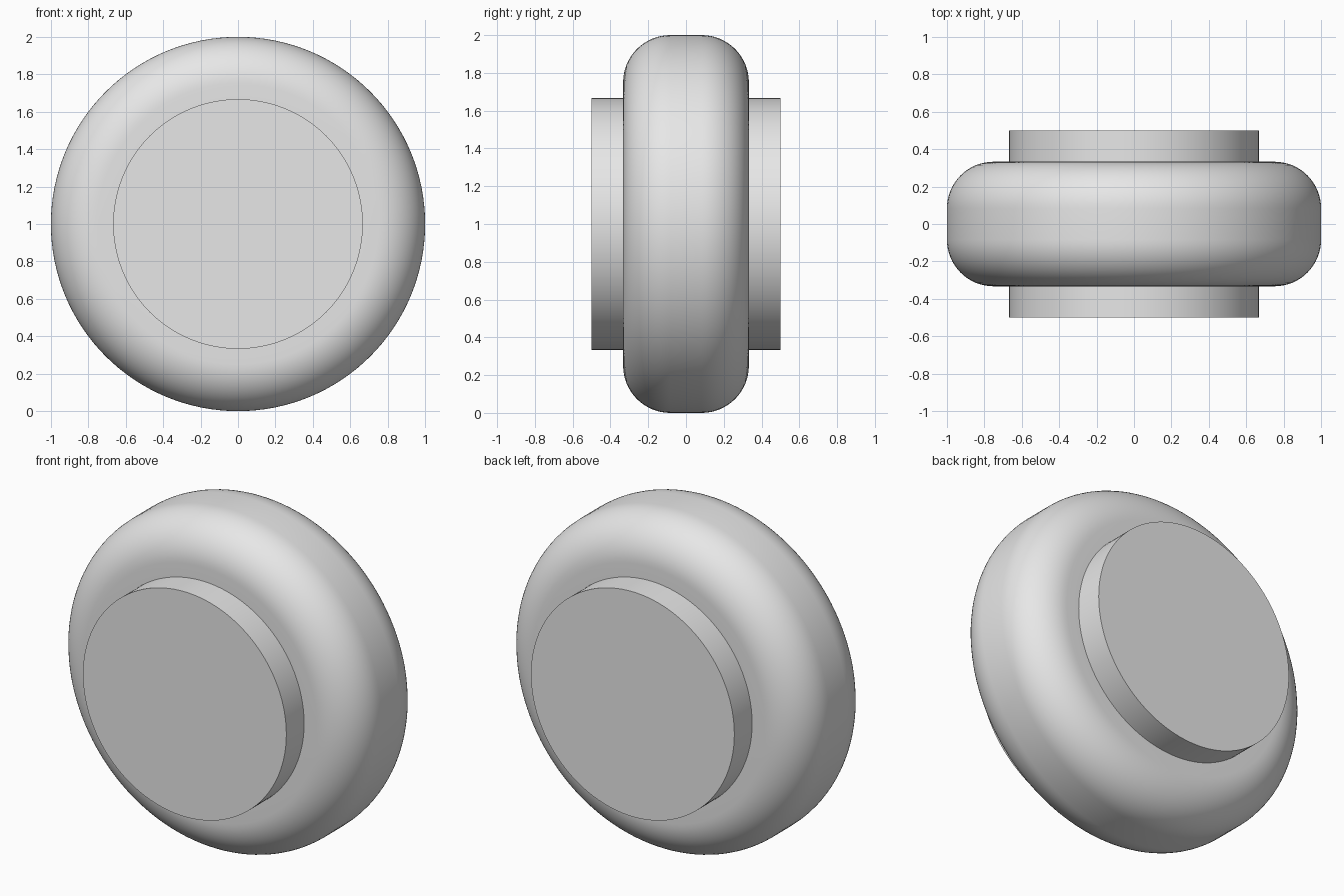
import bpy, bmesh
from math import pi, sin, cos, radians
from mathutils import Vector

cube = bpy.data.objects.get("Cube")
if cube:
    bpy.data.objects.remove(cube)

SEGMENTS = 128
CENTRE = Vector((0, 0, 1))

grey = bpy.data.materials.new("plain_grey")
grey.use_nodes = True
grey.diffuse_color = (0.8, 0.8, 0.8, 1)
grey.node_tree.nodes["Principled BSDF"].inputs["Base Color"].default_value = (0.8, 0.8, 0.8, 1)


def lathe(name, profile):
    """Turn a (radius, y) profile around the wheel axle."""
    bm = bmesh.new()
    verts = [bm.verts.new(CENTRE + Vector((r, y, 0))) for r, y in profile]
    edges = [bm.edges.new(pair) for pair in zip(verts, verts[1:])]
    bmesh.ops.spin(bm, geom=verts + edges, cent=CENTRE, axis=(0, 1, 0),
                   angle=2 * pi, steps=SEGMENTS, use_duplicate=False)
    bmesh.ops.remove_doubles(bm, verts=bm.verts, dist=0.0001)
    bmesh.ops.recalc_face_normals(bm, faces=bm.faces)
    mesh = bpy.data.meshes.new(name)
    bm.to_mesh(mesh)
    bm.free()
    mesh.materials.append(grey)
    obj = bpy.data.objects.new(name, mesh)
    bpy.context.collection.objects.link(obj)
    bpy.ops.object.select_all(action='DESELECT')
    obj.select_set(True)
    bpy.context.view_layer.objects.active = obj
    bpy.ops.object.shade_smooth_by_angle(angle=radians(30))
    return obj


# Tyre: flat side walls and tread joined by quarter-round shoulders
outer, half_width, shoulder, hub_radius = 1.0, 0.333, 0.25, 0.667
arc = [(outer - shoulder + shoulder * sin(a), half_width - shoulder + shoulder * cos(a))
       for a in (i * pi / 32 for i in range(17))]
side = [(hub_radius - 0.02, half_width)] + arc
lathe("tyre", side + [(r, -y) for r, y in reversed(side)])

# Hub: plain solid drum through the tyre
lathe("hub", [(0, -0.5), (hub_radius, -0.5), (hub_radius, 0.5), (0, 0.5)])
